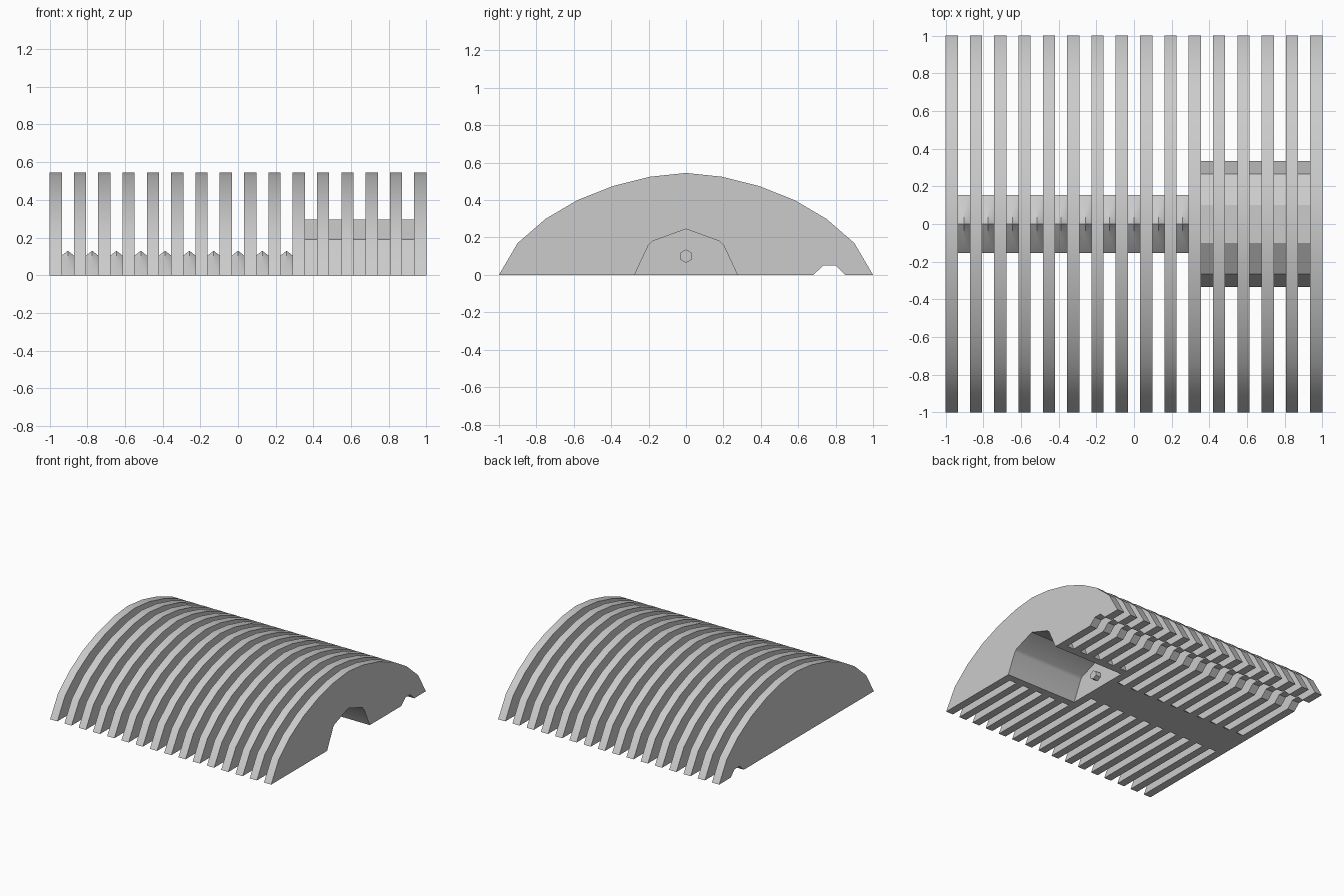
import bpy, bmesh, math

cube = bpy.data.objects.get("Cube")
if cube:
    bpy.data.objects.remove(cube, do_unlink=True)

grey = bpy.data.materials.new("plain grey")
grey.use_nodes = True
COLOUR = (0.6, 0.6, 0.6, 1)
grey.diffuse_color = COLOUR
grey.node_tree.nodes["Principled BSDF"].inputs["Base Color"].default_value = COLOUR

FINS, THICK = 16, 0.065
PITCH = (2 - THICK) / (FINS - 1)
WALL = 10  # fin that closes the inner end of the hollow socket


def mirrored(half):
    """Complete a (y, z) arch from its -y half, which ends at the crown."""
    return half + [(-y, z) for y, z in reversed(half) if y != 0]


def finish(name, bm):
    bmesh.ops.recalc_face_normals(bm, faces=bm.faces)
    mesh = bpy.data.meshes.new(name)
    bm.to_mesh(mesh)
    bm.free()
    mesh.materials.append(grey)
    obj = bpy.data.objects.new(name, mesh)
    bpy.context.collection.objects.link(obj)
    bpy.ops.object.select_all(action='DESELECT')
    obj.select_set(True)
    bpy.context.view_layer.objects.active = obj
    bpy.ops.object.shade_smooth_by_angle(angle=math.radians(30))
    return obj


def extrude(name, profile, x0, x1):
    """Extrude a closed (y, z) profile along x."""
    bm = bmesh.new()
    face = bm.faces.new([bm.verts.new((x0, y, z)) for y, z in profile])
    out = bmesh.ops.extrude_face_region(bm, geom=[face])
    moved = [v for v in out["geom"] if isinstance(v, bmesh.types.BMVert)]
    bmesh.ops.translate(bm, verts=moved, vec=(x1 - x0, 0, 0))
    return finish(name, bm)


def core_link(name, x0, x1):
    """Faceted bead between two fins, swelling at its middle."""
    bm = bmesh.new()
    xm = (x0 + x1) / 2
    a, b = [[bm.verts.new((x, y, z)) for y, z in ((-0.155, 0), (0, 0.105), (0.155, 0))]
            for x in (x0, x1)]
    peak = bm.verts.new((xm, 0, 0.13))
    for side in (0, 2):
        waist = bm.verts.new((xm, math.copysign(0.08, side - 1), 0.07))
        ring = [a[side], a[1], peak, b[1], b[side]]
        for p, q in zip(ring, ring[1:] + ring[:1]):
            bm.faces.new((waist, p, q))
    bm.faces.new((a[0], a[2], b[2], b[0]))
    bm.faces.new(a)
    bm.faces.new(b)
    return finish(name, bm)


# Profiles: domed fin, cable notch, socket hollow and socket shell
dome = mirrored([(-1, 0), (-0.9, 0.17), (-0.75, 0.3), (-0.58, 0.4),
                 (-0.39, 0.475), (-0.19, 0.525), (0, 0.545)])
notch = [(0.85, 0), (0.8, 0.05), (0.735, 0.05), (0.68, 0)]
hollow = mirrored([(-0.275, 0), (-0.2, 0.16), (-0.18, 0.18), (0, 0.245)])
shell = mirrored([(-0.335, 0), (-0.265, 0.19), (-0.1, 0.295)])

solid_fin = dome + notch
hollow_fin = solid_fin + hollow[::-1]
socket = shell + hollow[::-1]

for i in range(FINS):
    x = -1 + i * PITCH
    end = x + THICK
    extrude(f"fin_{i + 1}", hollow_fin if i > WALL else solid_fin, x, end)
    if i < WALL:
        core_link(f"core_link_{i + 1}", end, x + PITCH)
    elif i < FINS - 1:
        extrude(f"socket_shell_{i - WALL + 1}", socket, end, x + PITCH)

# Small six-sided stud on the closed end of the socket
wall_x = -1 + WALL * PITCH + THICK
stud = [(0.036 * math.sin(k * math.pi / 3), 0.1 + 0.036 * math.cos(k * math.pi / 3))
        for k in range(6)]
extrude("socket_stud", stud, wall_x - 0.01, wall_x + 0.045)
